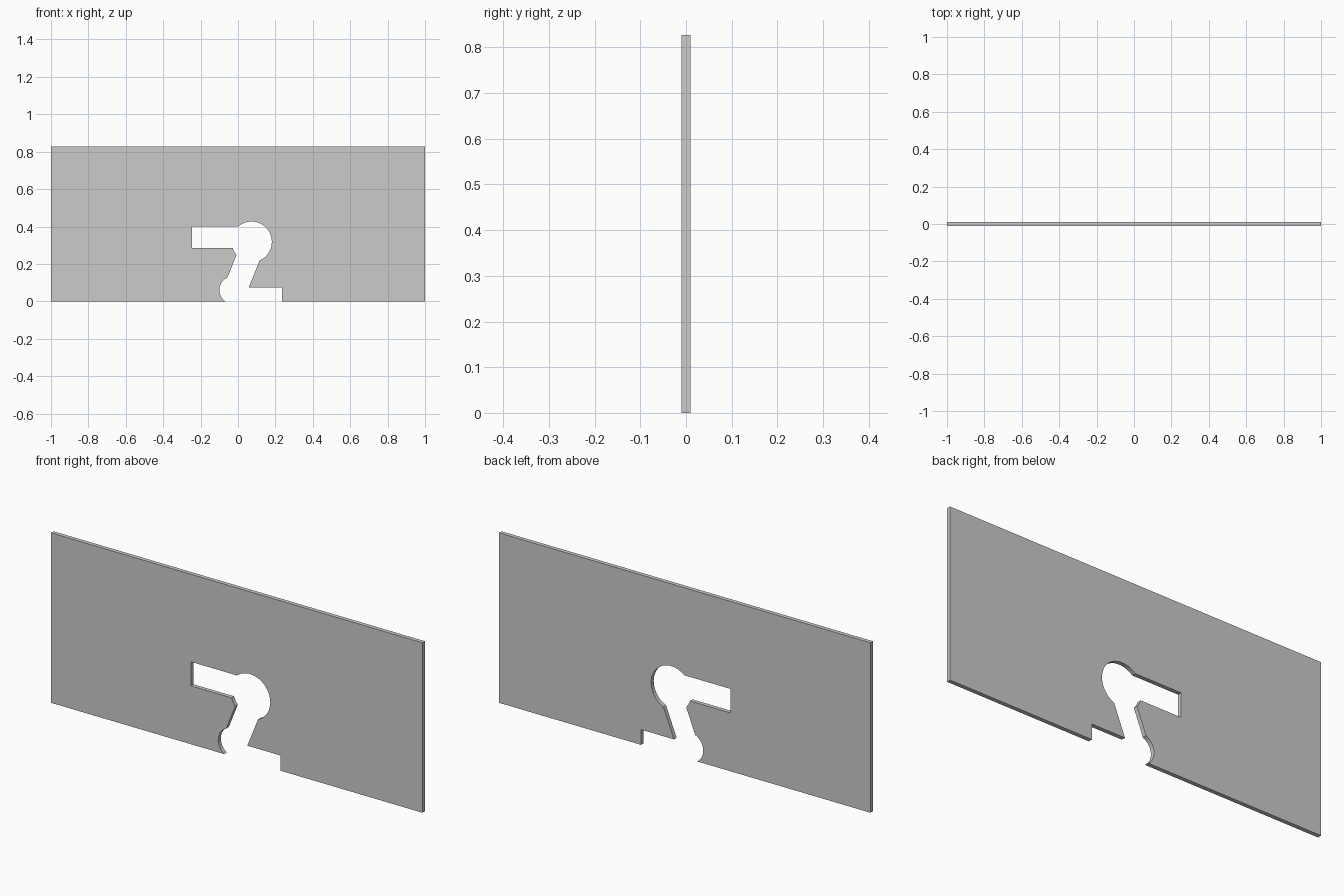
import bpy
import bmesh
import math

if "Cube" in bpy.data.objects:
    bpy.data.objects.remove(bpy.data.objects["Cube"])

HALF_T = 0.01
HEIGHT = 0.827


def arc(cx, cz, p, q, n, direction):
    """Points from p to q round a centre; direction 1 = anticlockwise, -1 = clockwise."""
    a, b = (math.atan2(z - cz, x - cx) for x, z in (p, q))
    sweep = direction * ((direction * (b - a)) % math.tau)
    ra, rb = math.dist((cx, cz), p), math.dist((cx, cz), q)
    pts = []
    for i in range(n + 1):
        t = i / n
        r = ra + (rb - ra) * t
        ang = a + sweep * t
        pts.append((cx + r * math.cos(ang), cz + r * math.sin(ang)))
    return pts


# Outline: plate edge with the keyhole-like opening cut up from the bottom
outline = [(-1, HEIGHT), (-1, 0)]
outline += arc(-0.027, 0.060, (-0.067, 0), (-0.056, 0.127), 16, -1)    # lower lobe
outline += arc(0.072, 0.318, (-0.008, 0.249), (-0.028, 0.284), 4, -1)  # upper lobe, left nick
outline += [(-0.246, 0.284), (-0.246, 0.401)]                          # side slot
outline += arc(0.072, 0.318, (0.002, 0.401), (0.115, 0.218), 36, -1)   # upper lobe
outline += [(0.057, 0.074), (0.235, 0.074), (0.235, 0)]                # foot slot
outline += [(1, 0), (1, HEIGHT)]

# Plate: fill the outline and give it thickness
bm = bmesh.new()
front = bm.faces.new([bm.verts.new((x, -HALF_T, z)) for x, z in outline])
ext = bmesh.ops.extrude_face_region(bm, geom=[front], use_keep_orig=True)
verts = [v for v in ext["geom"] if isinstance(v, bmesh.types.BMVert)]
bmesh.ops.translate(bm, verts=verts, vec=(0, 2 * HALF_T, 0))
bmesh.ops.recalc_face_normals(bm, faces=bm.faces)
bmesh.ops.triangulate(bm, faces=[f for f in bm.faces if len(f.verts) > 4])
mesh = bpy.data.meshes.new("cutout_plate")
bm.to_mesh(mesh)
bm.free()
plate = bpy.data.objects.new("cutout_plate", mesh)
bpy.context.collection.objects.link(plate)

# Smooth the curved walls, keep the corners sharp
bpy.context.view_layer.objects.active = plate
plate.select_set(True)
bpy.ops.object.shade_smooth_by_angle(angle=math.radians(30))
